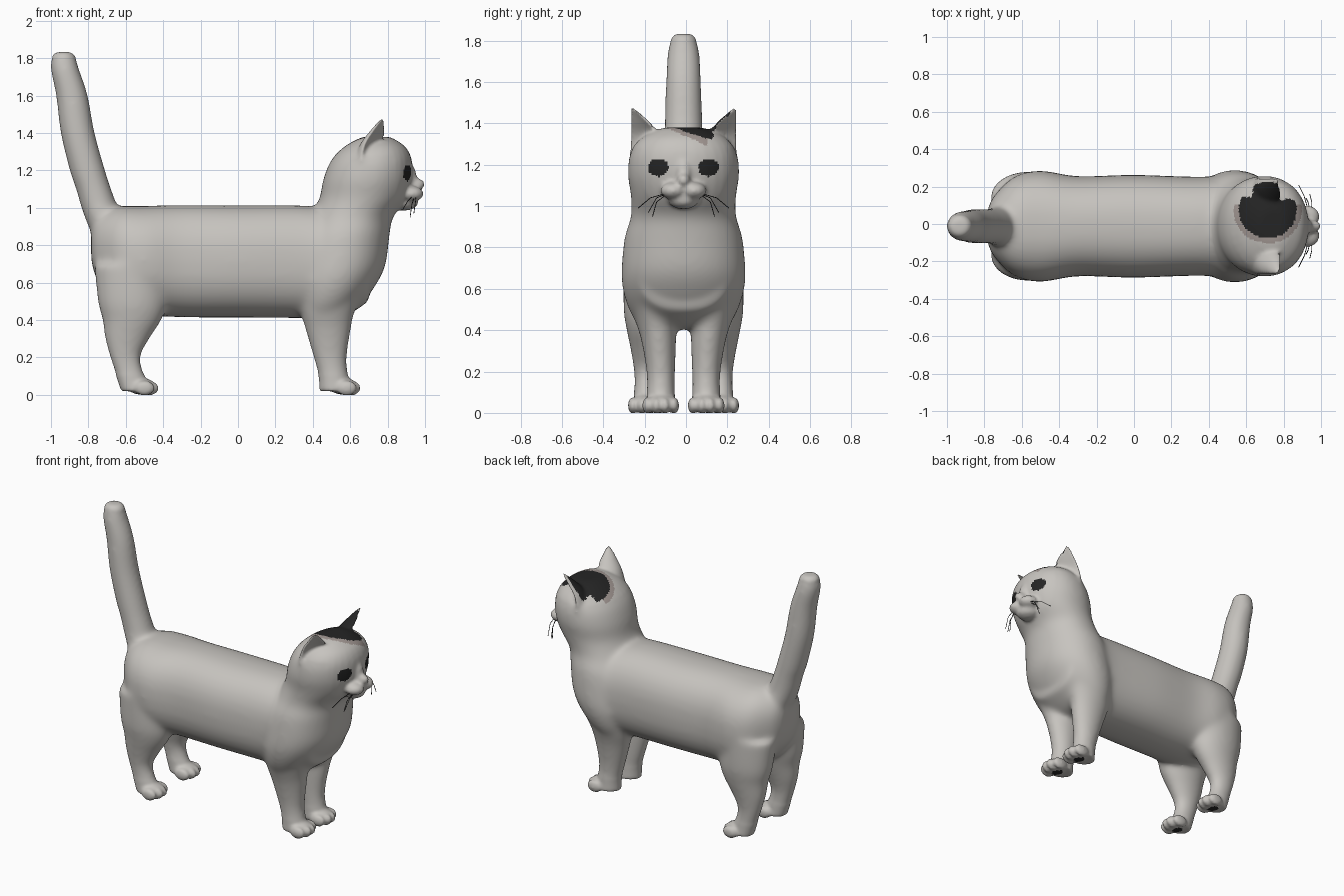
import bpy, bmesh, math
from mathutils import Vector, Matrix

if "Cube" in bpy.data.objects:
    bpy.data.objects.remove(bpy.data.objects["Cube"])

YC = -0.012  # centre line of the animal


def material(name, rgb):
    m = bpy.data.materials.new(name)
    m.diffuse_color = (*rgb, 1)
    m.use_nodes = True
    m.node_tree.nodes["Principled BSDF"].inputs["Base Color"].default_value = m.diffuse_color
    return m


fur = material("pale_fur", (0.57, 0.55, 0.52))
dark = material("dark_marking", (0.018, 0.018, 0.018))
edge = material("marking_edge", (0.36, 0.31, 0.29))

bm = bmesh.new()


def spline(rows, steps=6):
    """Catmull-Rom interpolation of section rows."""
    out = []
    for i in range(len(rows) - 1):
        a, b, c, d = (rows[max(0, min(len(rows) - 1, i + k))] for k in (-1, 0, 1, 2))
        for s in range(steps):
            t = s / steps
            out.append([0.5 * (2 * q + (r - p) * t + (2 * p - 5 * q + 4 * r - w) * t * t
                               + (3 * q - p - 3 * r + w) * t ** 3)
                        for p, q, r, w in zip(a, b, c, d)])
    return out + [list(rows[-1])]


def skin(rings):
    rings = [[bm.verts.new(p) for p in r] for r in rings]
    n = len(rings[0])
    for r, s in zip(rings, rings[1:]):
        for i in range(n):
            bm.faces.new((r[i], r[(i + 1) % n], s[(i + 1) % n], s[i]))
    bm.faces.new(rings[0][::-1])
    bm.faces.new(rings[-1])


def loft(rows, along="z", side=1, power=2.0, n=32):
    """Rows: z, x centre, x radius, y centre, y radius (or x, z centre, z radius, ...)."""
    rings = []
    for h, c, rc, y, ry in spline(rows):
        ring = []
        for i in range(n):
            a = 2 * math.pi * i / n
            u, v = math.cos(a), math.sin(a)
            u = math.copysign(abs(u) ** (2 / power), u) * rc + c
            v = side * (y + math.copysign(abs(v) ** (2 / power), v) * ry) + YC
            ring.append((u, v, h) if along == "z" else (h, v, u))
        rings.append(ring)
    skin(rings)


def ball(x, y, z, rx, ry, rz):
    m = Matrix.Translation((x, y + YC, z)) @ Matrix.Diagonal((rx, ry, rz, 1))
    bmesh.ops.create_uvsphere(bm, u_segments=20, v_segments=12, radius=1, matrix=m)


# torso, lengthwise
loft([(-.785, .80, .08, 0, .08), (-.75, .78, .17, 0, .16), (-.64, .745, .26, 0, .265),
      (-.5, .72, .29, 0, .297), (-.3, .715, .3, 0, .268), (0, .713, .3, 0, .275),
      (.38, .71, .3, 0, .265), (.55, .69, .28, 0, .29), (.7, .7, .2, 0, .22)],
     along="x", power=2.4)

# chest, neck and skull, upwards
chest = [(.42, .33, .58, .22), (.5, .30, .67, .265), (.6, .29, .745, .295), (.7, .30, .79, .3),
         (.85, .33, .81, .285), (.95, .385, .83, .255), (1.05, .435, .90, .255),
         (1.15, .455, .93, .27), (1.25, .495, .93, .26), (1.32, .56, .90, .215),
         (1.365, .635, .84, .14), (1.38, .68, .8, .08)]
loft([(z, (a + b) / 2, (b - a) / 2, 0, r) for z, a, b, r in chest], power=2.1)

# tail
loft([(.78, -.62, .12, 0, .15), (.9, -.69, .11, 0, .12), (1.0, -.738, .1, 0, .1),
      (1.1, -.772, .095, 0, .094), (1.2, -.805, .096, 0, .094), (1.4, -.857, .092, 0, .092),
      (1.6, -.888, .086, 0, .086), (1.74, -.925, .077, 0, .078), (1.81, -.932, .062, 0, .06),
      (1.833, -.932, .035, 0, .035)])

# muzzle, nose and chin
ball(.945, 0, 1.125, .055, .034, .035)
ball(.91, 0, 1.16, .045, .045, .08)
ball(.89, 0, 1.03, .075, .075, .045)

for s in (1, -1):
    ball(.925, s * .05, 1.075, .068, .062, .042)
    # front leg
    loft([(.02, .52, .085, .11, .072), (.1, .51, .08, .11, .068), (.2, .493, .09, .11, .07),
          (.35, .482, .123, .12, .085), (.45, .48, .147, .135, .1), (.62, .5, .2, .15, .135)],
         side=s)
    # hind leg
    loft([(.02, -.55, .075, .18, .066), (.1, -.575, .077, .18, .06), (.2, -.603, .082, .18, .06),
          (.3, -.592, .12, .175, .08), (.4, -.567, .158, .17, .105), (.5, -.565, .185, .165, .125),
          (.7, -.57, .2, .15, .14)], side=s)
    # toes
    for px, py in ((.595, .11), (-.485, .18)):
        ball(px - .03, s * py, .045, .075, .075, .045)
        for k in (-1.5, -.5, .5, 1.5):
            ball(px + (.008 if abs(k) < 1 else -.014), s * py + k * .043, .036, .055, .025, .041)
    # cupped ear, open forwards and outwards
    o = Vector((.8, .6))
    w = Vector((-.6, .8))
    rings = []
    for z, x, y, r in spline([(1.24, .70, .165, .1), (1.34, .715, .18, .078),
                              (1.41, .745, .212, .05), (1.475, .772, .25, .014)]):
        ring = []
        for i in range(28):
            a = 2 * math.pi * i / 28
            c = math.cos(a)
            c = c if c < 0 else -.2 * c
            p = Vector((x, y)) + o * (r * (c + .3)) + w * (r * 1.1 * math.sin(a))
            ring.append((p.x, s * p.y + YC, z))
        rings.append(ring)
    skin(rings)

bmesh.ops.recalc_face_normals(bm, faces=bm.faces[:])
me = bpy.data.meshes.new("cat_body")
bm.to_mesh(me)
bm.free()
cat = bpy.data.objects.new("cat_body", me)
bpy.context.collection.objects.link(cat)
for m in (fur, dark, edge):
    me.materials.append(m)

# fuse all forms into one skin
mod = cat.modifiers.new("fuse", 'REMESH')
mod.mode = 'VOXEL'
mod.voxel_size = 0.011
bpy.context.view_layer.objects.active = cat
cat.select_set(True)
bpy.ops.object.modifier_apply(modifier="fuse")
me = cat.data
while len(me.materials) < 3:
    me.materials.append((fur, dark, edge)[len(me.materials)])

# soften the joints, keep face, ears and toes crisp
bm = bmesh.new()
bm.from_mesh(me)
soft = [v for v in bm.verts if .11 < v.co.z < 1.8 and not (v.co.z > .98 and v.co.x > .84)
        and not (v.co.z > 1.28 and v.co.x > .5)]
for _ in range(18):
    bmesh.ops.smooth_vert(bm, verts=soft, factor=.5, use_axis_x=True, use_axis_y=True, use_axis_z=True)
for _ in range(3):
    bmesh.ops.smooth_vert(bm, verts=bm.verts[:], factor=.5, use_axis_x=True, use_axis_y=True, use_axis_z=True)
for v in bm.verts:
    v.co.z = max(v.co.z, 0)
bm.normal_update()

# eyes, head patch and paw pads
for f in bm.faces:
    f.smooth = True
    f.material_index = 0
    c, n = f.calc_center_median(), f.normal
    y = abs(c.y - YC)
    if c.x > .78 and n.x > 0 and math.hypot((y - .122) / .05, (c.z - 1.187) / .043) < 1:
        f.material_index = 1
    if c.z > 1.275 and c.x > .5 and n.y < .4:
        d = math.hypot((c.x - .715) / .155, (c.y - .075) / .15)
        if d < 1:
            f.material_index = 1
        elif d < 1.18 and c.y < .1:
            f.material_index = 2
    if c.z < .02 and n.z < -.5:
        for px, py in ((.55, .11), (-.53, .18)):
            if math.hypot(c.x - px, y - py) < .035:
                f.material_index = 1
bm.to_mesh(me)
bm.free()

# whiskers
cu = bpy.data.curves.new("whiskers", 'CURVE')
cu.dimensions = '3D'
cu.bevel_depth = .002
cu.bevel_resolution = 1
cu.materials.append(dark)
for s in (1, -1):
    for a, b, c in (((.95, .08, 1.06), (.95, .13, 1.04), (.94, .17, .97)),
                    ((.94, .09, 1.05), (.93, .13, 1.02), (.92, .15, .95)),
                    ((.93, .09, 1.06), (.91, .16, 1.04), (.88, .22, .99))):
        sp = cu.splines.new('POLY')
        sp.points.add(2)
        for p, q in zip(sp.points, (a, b, c)):
            p.co = (q[0], s * q[1] + YC, q[2], 1)
bpy.context.collection.objects.link(bpy.data.objects.new("whiskers", cu))
